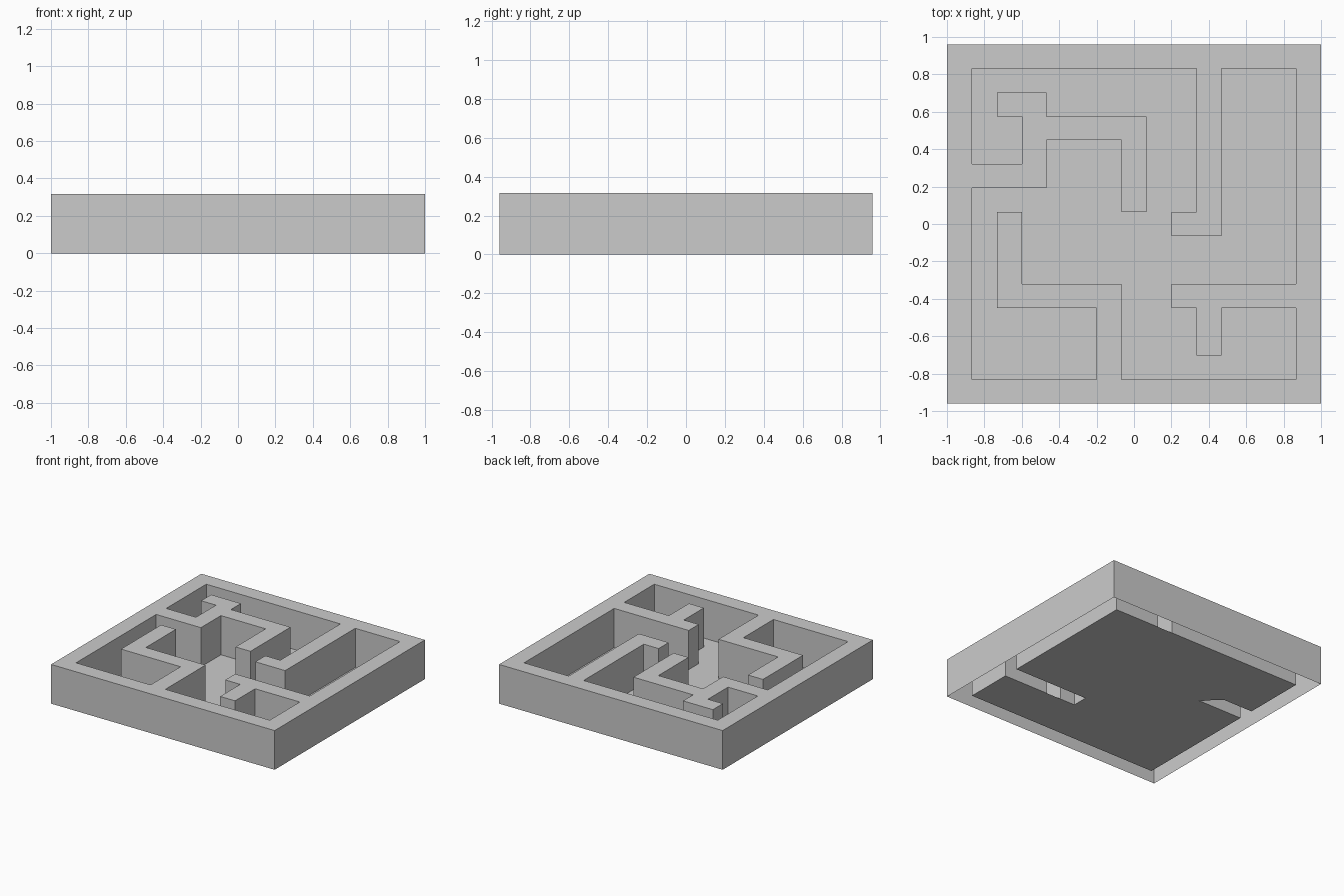
import bpy, bmesh

if "Cube" in bpy.data.objects:
    bpy.data.objects.remove(bpy.data.objects["Cube"])

N = 15                      # maze is a 15 x 15 cell grid
W, D, H = 2.0, 1.92, 0.317  # overall size


def at(c, r, z):
    """Grid corner (column from left, row from back) to a point."""
    return (-W / 2 + c * W / N, D / 2 - r * D / N, z)


# Corridor outline in grid corners, clockwise from the back left
corridor = [(1, 1), (10, 1), (10, 7), (9, 7), (9, 8), (11, 8), (11, 1), (14, 1),
            (14, 10), (9, 10), (9, 11), (10, 11), (10, 13), (11, 13), (11, 11),
            (14, 11), (14, 14), (7, 14), (7, 10), (3, 10), (3, 7), (2, 7),
            (2, 11), (6, 11), (6, 14), (1, 14), (1, 6), (4, 6), (4, 4), (7, 4),
            (7, 7), (8, 7), (8, 3), (4, 3), (4, 2), (2, 2), (2, 3), (3, 3),
            (3, 5), (1, 5)]
border = [(0, 0), (N, 0), (N, N), (0, N)]


def finish(bm, name):
    mesh = bpy.data.meshes.new(name)
    bm.to_mesh(mesh)
    bm.free()
    obj = bpy.data.objects.new(name, mesh)
    bpy.context.collection.objects.link(obj)


# Maze walls: hollow shell, open underneath
bm = bmesh.new()
rim = []
for loop in (border, corridor):
    low = [bm.verts.new(at(c, r, 0)) for c, r in loop]
    top = [bm.verts.new(at(c, r, H)) for c, r in loop]
    for i in range(len(loop)):
        j = (i + 1) % len(loop)
        quad = [low[i], low[j], top[j], top[i]]
        bm.faces.new(quad[::-1] if loop is border else quad)
        rim.append(bm.edges.get((top[i], top[j])))
# Flat wall tops between the border and the corridor
bmesh.ops.triangle_fill(bm, edges=rim, use_beauty=True, normal=(0, 0, 1))
bm.normal_update()
for f in bm.faces:
    if f.normal.z < -0.5:
        f.normal_flip()
finish(bm, "maze_walls")

# Corridor floor, a thin sheet at ground level
bm = bmesh.new()
floor = bm.faces.new([bm.verts.new(at(c, r, 0)) for c, r in reversed(corridor)])
bmesh.ops.triangulate(bm, faces=[floor])
finish(bm, "corridor_floor")
